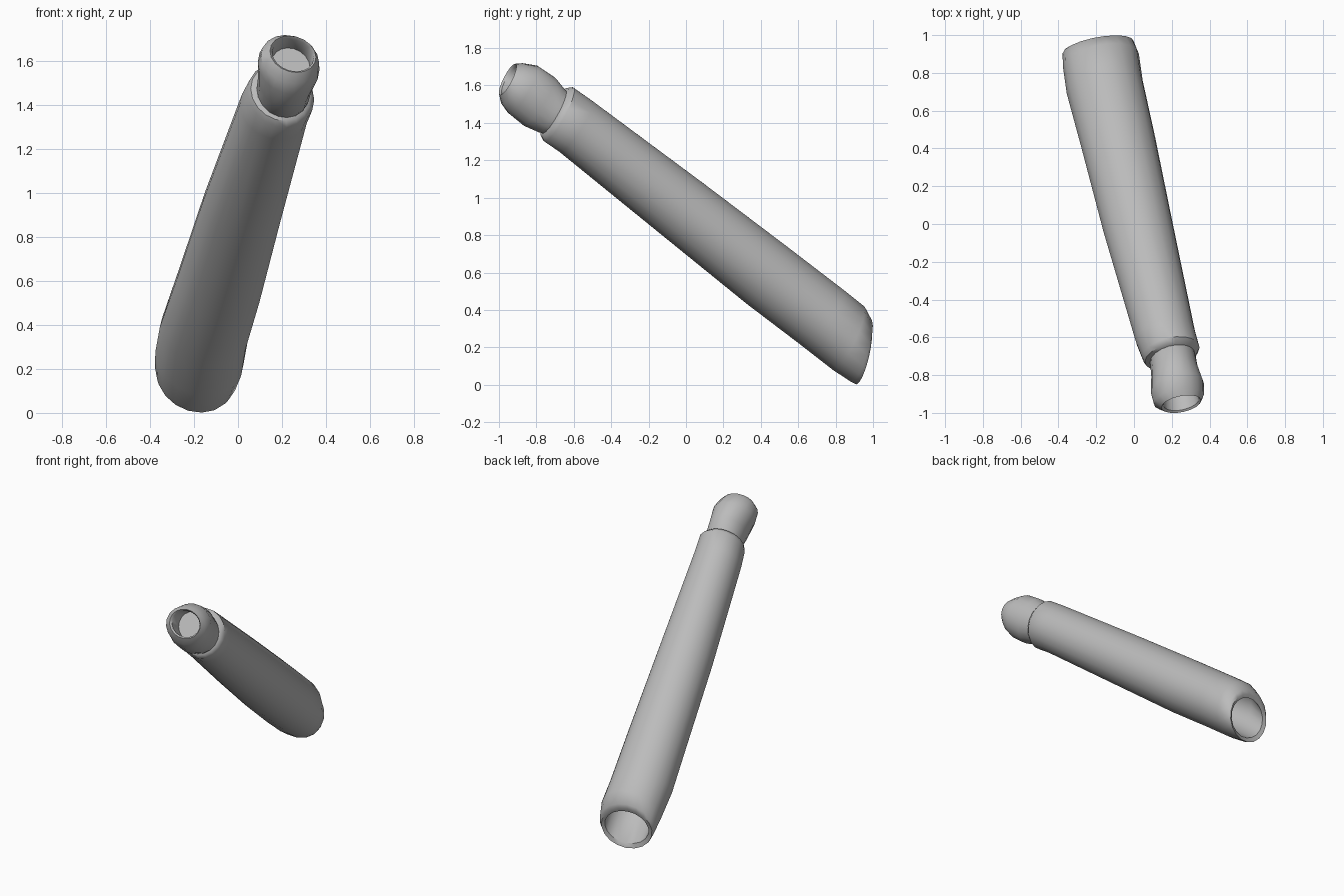
import bpy, bmesh
from math import sin, cos, pi, radians
from mathutils import Vector

cube = bpy.data.objects.get("Cube")
if cube:
    bpy.data.objects.remove(cube)

grey = bpy.data.materials.new("plain grey")
grey.use_nodes = True
COLOUR = (0.5, 0.5, 0.5, 1)
grey.diffuse_color = COLOUR
grey.node_tree.nodes["Principled BSDF"].inputs["Base Color"].default_value = COLOUR

SIDES = 18
ACROSS = Vector((0.98, 0.17, -0.13))  # sideways direction of the leaning tube


def ring_points(top_y, top_z, low_y, low_z, x, half_width):
    """Ellipse through a top and a bottom point, with a given half width."""
    top, low = Vector((x, top_y, top_z)), Vector((x, low_y, low_z))
    mid, up = (top + low) / 2, (top - low) / 2
    for i in range(SIDES):
        a = 2 * pi * i / SIDES
        yield mid + ACROSS * half_width * cos(a) + up * sin(a)


def loft(name, rings, cap_start=False, cap_end=False):
    bm = bmesh.new()
    loops = [[bm.verts.new(p) for p in ring_points(*r)] for r in rings]
    for a, b in zip(loops, loops[1:]):
        for i in range(SIDES):
            j = (i + 1) % SIDES
            bm.faces.new((a[i], a[j], b[j], b[i]))
    if cap_start:
        bm.faces.new(loops[0])
    if cap_end:
        bm.faces.new(loops[-1])
    bmesh.ops.recalc_face_normals(bm, faces=bm.faces)
    mesh = bpy.data.meshes.new(name)
    bm.to_mesh(mesh)
    bm.free()
    obj = bpy.data.objects.new(name, mesh)
    bpy.context.collection.objects.link(obj)
    mesh.materials.append(grey)
    bpy.ops.object.select_all(action="DESELECT")
    obj.select_set(True)
    bpy.context.view_layer.objects.active = obj
    bpy.ops.object.shade_smooth_by_angle(angle=radians(40))
    return obj


# Long tapered sleeve: front collar, outer wall, back rim, hollow inside
loft("sleeve", [
    (-0.66, 1.56, -0.765, 1.36, 0.2, 0.115),
    (-0.635, 1.585, -0.775, 1.33, 0.195, 0.14),
    (-0.60, 1.59, -0.76, 1.30, 0.195, 0.155),
    (-0.5, 1.52, -0.68, 1.245, 0.165, 0.16),
    (0.1, 1.075, -0.12, 0.79, 0.02, 0.185),
    (0.55, 0.735, 0.33, 0.425, -0.085, 0.198),
    (0.85, 0.505, 0.6, 0.22, -0.155, 0.205),
    (0.95, 0.425, 0.78, 0.08, -0.175, 0.205),
    (0.99, 0.35, 0.88, 0.015, -0.19, 0.192),
    (0.985, 0.32, 0.905, 0.003, -0.195, 0.18),
    (0.975, 0.295, 0.9, 0.035, -0.19, 0.155),
    (0.9, 0.42, 0.75, 0.16, -0.17, 0.165),
    (0.5, 0.69, 0.35, 0.47, -0.08, 0.15),
], cap_start=True, cap_end=True)

# Bulbous front end with a shallow open mouth
loft("nozzle", [
    (-0.62, 1.55, -0.75, 1.34, 0.2, 0.12),
    (-0.66, 1.595, -0.79, 1.35, 0.207, 0.123),
    (-0.70, 1.645, -0.87, 1.385, 0.215, 0.126),
    (-0.79, 1.705, -0.95, 1.45, 0.23, 0.143),
    (-0.87, 1.718, -0.985, 1.5, 0.237, 0.135),
    (-0.91, 1.715, -0.997, 1.55, 0.25, 0.107),
    (-0.90, 1.70, -0.985, 1.555, 0.25, 0.096),
    (-0.81, 1.66, -0.91, 1.5, 0.24, 0.09),
], cap_end=True)
